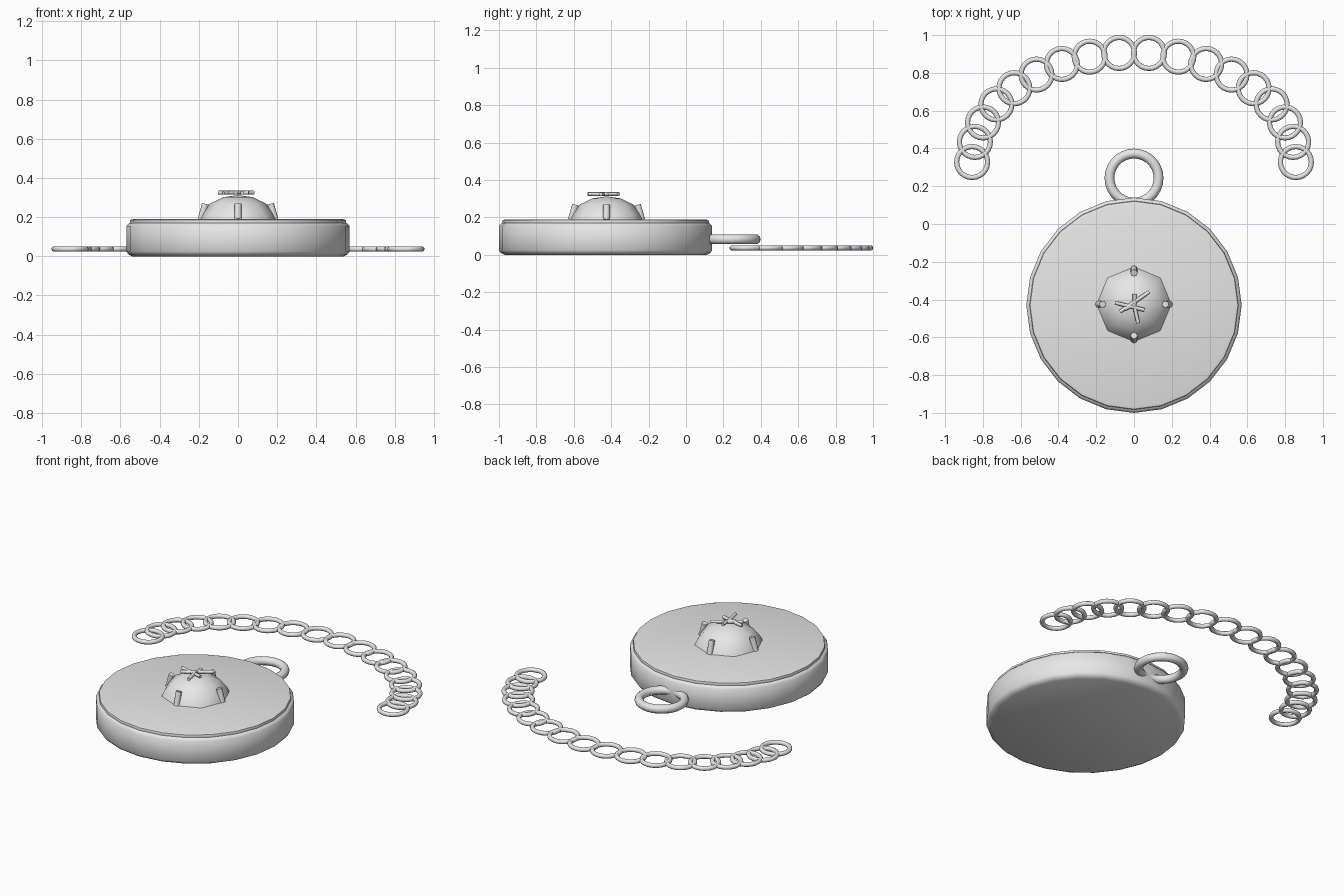
import bpy, bmesh, math
from mathutils import Vector

cube = bpy.data.objects.get("Cube")
if cube:
    bpy.data.objects.remove(cube)

GREY = (0.8, 0.8, 0.8, 1.0)
metal = bpy.data.materials.new("plain grey metal")
metal.use_nodes = True
metal.diffuse_color = GREY
metal.node_tree.nodes["Principled BSDF"].inputs["Base Color"].default_value = GREY


def finish(obj, name, angle=50):
    obj.name = name
    obj.data.materials.append(metal)
    bpy.ops.object.select_all(action='DESELECT')
    obj.select_set(True)
    bpy.context.view_layer.objects.active = obj
    bpy.ops.object.shade_smooth_by_angle(angle=math.radians(angle))
    return obj


def lathe(name, profile, sides, center, angle=50):
    """Closed turned solid from (radius, height) points, bottom to top."""
    bm = bmesh.new()
    rings = []
    for r, z in profile:
        rings.append([bm.verts.new((center[0] + r * math.cos(math.tau * i / sides),
                                    center[1] + r * math.sin(math.tau * i / sides), z))
                      for i in range(sides)])
    for low, high in zip(rings, rings[1:]):
        for i in range(sides):
            j = (i + 1) % sides
            bm.faces.new((low[i], low[j], high[j], high[i]))
    bm.faces.new(rings[0][::-1])
    bm.faces.new(rings[-1])
    mesh = bpy.data.meshes.new(name)
    bm.to_mesh(mesh)
    bm.free()
    obj = bpy.data.objects.new(name, mesh)
    bpy.context.collection.objects.link(obj)
    return finish(obj, name, angle)


def ring(name, center, major, minor, segments):
    bpy.ops.mesh.primitive_torus_add(location=center, major_radius=major, minor_radius=minor,
                                     major_segments=segments, minor_segments=10)
    return finish(bpy.context.object, name, 60)


def rod(name, start, end, radius, sides=8):
    start, end = Vector(start), Vector(end)
    axis = end - start
    bpy.ops.mesh.primitive_cylinder_add(vertices=sides, radius=radius, depth=axis.length,
                                        location=(start + end) / 2)
    obj = bpy.context.object
    obj.rotation_euler = axis.to_track_quat('Z', 'Y').to_euler()
    return finish(obj, name)


# Round body with chamfered bottom, and the slightly smaller lid on it
CY = -0.43
lathe("pendant_body", [(0.54, 0), (0.56, 0.01), (0.57, 0.025), (0.57, 0.155), (0.555, 0.17)],
      24, (0, CY))
lathe("pendant_lid", [(0.55, 0.165), (0.553, 0.175), (0.55, 0.186), (0.535, 0.19)],
      24, (0, CY), 35)

# Faceted stone
DY = -0.425
lathe("stone", [(0.2, 0.185), (0.183, 0.22), (0.142, 0.27), (0.075, 0.302), (0.003, 0.312)],
      8, (0, DY))

# Four leaning prongs around the stone
for i in range(4):
    dx, dy = round(math.cos(i * math.pi / 2)), round(math.sin(i * math.pi / 2))
    rod(f"prong_{i + 1}", (dx * 0.188, DY + dy * 0.188, 0.188),
        (dx * 0.166, DY + dy * 0.166, 0.268), 0.018)

# Small star of crossed rods on top
strokes = [((-0.075, -0.04), (0.08, 0.065)), ((-0.1, 0.008), (0.055, -0.03)),
           ((0, 0), (0.022, -0.1)), ((0.003, 0), (0.003, 0.055)), ((-0.05, -0.027), (0, 0))]
for i, (a, b) in enumerate(strokes):
    rod(f"star_rod_{i + 1}", (a[0], DY + a[1], 0.325), (b[0], DY + b[1], 0.325), 0.01)

# Hanging loop
ring("hanging_loop", (0, 0.243, 0.083), 0.13, 0.026, 28)

# Chain of flat links along half an ellipse
LINKS = 18
for i in range(LINKS):
    t = math.pi * i / (LINKS - 1)
    ring(f"chain_link_{i + 1}", (0.857 * math.cos(t), 0.328 + 0.58 * math.sin(t), 0.037),
         0.082, 0.0135, 24)
